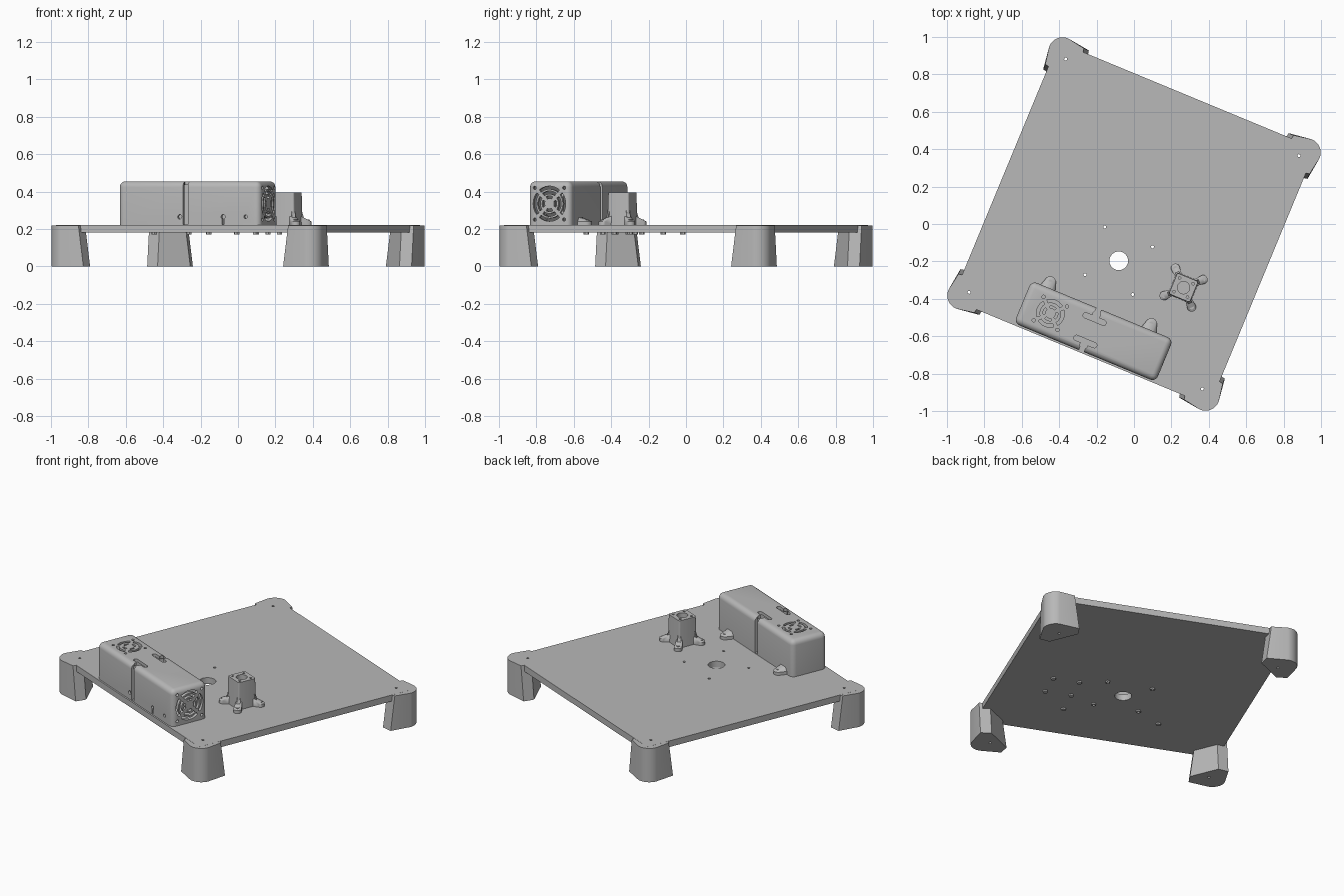
import bpy, bmesh
from math import radians, pi, cos, sin
from mathutils import Matrix, Vector

cube = bpy.data.objects.get("Cube")
if cube:
    bpy.data.objects.remove(cube)

grey = bpy.data.materials.new("mid grey")
grey.use_nodes = True
GREY = (0.48, 0.48, 0.48, 1)
grey.diffuse_color = GREY
grey.node_tree.nodes["Principled BSDF"].inputs["Base Color"].default_value = GREY

TURN = Matrix.Rotation(radians(-22.5), 4, 'Z')
DIAG = [(1, 1), (-1, 1), (-1, -1), (1, -1)]
DECK = 0.22
END_X, BACK_Y, FRONT_Y, BOX_TOP = 0.43, -0.49, -0.735, 0.455
MID_Y = (BACK_Y + FRONT_Y) / 2
POST = Vector((0.375, -0.213))
HUB = Vector((0, -0.213))


# 2D outlines
def arc(x, y, r, a0=0, a1=2 * pi, n=24):
    return [(x + r * cos(a0 + (a1 - a0) * i / n), y + r * sin(a0 + (a1 - a0) * i / n))
            for i in range(n + 1)]


def circle(x, y, r, n=24):
    return arc(x, y, r, n=n)[:-1]


def rect(x0, x1, y0, y1):
    return [(x0, y0), (x1, y0), (x1, y1), (x0, y1)]


def slot(x, y, half, r):
    return arc(x + half, y, r, -pi / 2, pi / 2, 8) + arc(x - half, y, r, pi / 2, 1.5 * pi, 8)


# Mesh helpers
def prism(bm, low, z0, z1, mat=Matrix(), high=None):
    a = [bm.verts.new(mat @ Vector((x, y, z0))) for x, y in low]
    b = [bm.verts.new(mat @ Vector((x, y, z1))) for x, y in (high or low)]
    n = len(a)
    bm.faces.new(a[::-1])
    bm.faces.new(b)
    for i in range(n):
        bm.faces.new((a[i], a[(i + 1) % n], b[(i + 1) % n], b[i]))


def hull(bm, points):
    vs = [bm.verts.new(p) for p in points]
    out = bmesh.ops.convex_hull(bm, input=vs)
    bmesh.ops.delete(bm, geom=[v for v in out["geom_interior"] if isinstance(v, bmesh.types.BMVert)],
                     context='VERTS')


def make(name, bm):
    bmesh.ops.recalc_face_normals(bm, faces=bm.faces)
    me = bpy.data.meshes.new(name)
    bm.to_mesh(me)
    bm.free()
    me.materials.append(grey)
    ob = bpy.data.objects.new(name, me)
    bpy.context.collection.objects.link(ob)
    return ob


def finish(ob, cutters=()):
    for c in cutters:
        m = ob.modifiers.new("cut", 'BOOLEAN')
        m.operation, m.solver, m.object = 'DIFFERENCE', 'EXACT', c
        m.use_self = True
    dg = bpy.context.evaluated_depsgraph_get()
    me = bpy.data.meshes.new_from_object(ob.evaluated_get(dg))
    ob.modifiers.clear()
    ob.data = me
    bpy.ops.object.select_all(action='DESELECT')
    ob.select_set(True)
    bpy.context.view_layer.objects.active = ob
    bpy.ops.object.shade_smooth_by_angle(angle=radians(35))
    ob.matrix_world = TURN


def grille(bm, mat, rings, screw):
    for r0, r1 in rings:
        gap = 0.009 / r0
        for k in range(4):
            a0, a1 = k * pi / 2 + pi / 4 + gap, (k + 1) * pi / 2 + pi / 4 - gap
            prism(bm, arc(0, 0, r1, a0, a1, 10) + arc(0, 0, r0, a1, a0, 10), -0.05, 0.02, mat)
    for sx, sy in DIAG:
        prism(bm, circle(sx * screw, sy * screw, 0.009, 12), -0.05, 0.02, mat)


# Through holes shared by plate, feet and nuts
bolts = [HUB + Vector((sx, sy)) * 0.138 for sx, sy in DIAG]
post_lugs = [POST + Vector((sx, sy)) * 0.08 for sx, sy in DIAG]
box_lugs = [Vector((x, -0.457)) for x in (-0.295, 0.29)]
bm = bmesh.new()
prism(bm, circle(*HUB, 0.05, 40), -0.1, 0.4)
for p in bolts + [Vector(d) * 0.675 for d in DIAG]:
    prism(bm, circle(*p, 0.008, 12), -0.1, 0.4)
bolt_cutter = make("bolt_hole_cutter", bm)

# Base plate
bm = bmesh.new()
prism(bm, rect(-0.745, 0.745, -0.745, 0.745), 0.18, DECK)
finish(make("base_plate", bm), [bolt_cutter])

# Corner feet, wider at the floor
def foot_outline(e):
    return ([(0.765, e)] + arc(0.705, 0.705, 0.077, 0, pi / 2, 10)
            + [(e, 0.765), (e - 0.012, 0.70), (0.70, e - 0.012)])


for i, name in enumerate(("back_left", "back_right", "front_right", "front_left")):
    bm = bmesh.new()
    prism(bm, foot_outline(0.578), 0, DECK - 0.0004, Matrix.Rotation(i * pi / 2, 4, 'Z'),
          foot_outline(0.607))
    finish(make(name + "_foot", bm), [bolt_cutter])

# Nuts under the plate
bm = bmesh.new()
for p in bolts + post_lugs + box_lugs:
    prism(bm, circle(*p, 0.015, 6), 0.17, 0.185)
finish(make("nuts", bm), [bolt_cutter])

# Housing: rounded shell with vents, tie slots and wall holes
bm = bmesh.new()
prism(bm, rect(-0.39, END_X, FRONT_Y, BACK_Y), DECK - 0.001, BOX_TOP)
edges = [e for e in bm.edges if max(v.co.z for v in e.verts) > 0.4]
bmesh.ops.recalc_face_normals(bm, faces=bm.faces)
bmesh.ops.bevel(bm, geom=edges, offset=0.032, segments=5, profile=0.5, affect='EDGES')
housing = make("housing", bm)

bm = bmesh.new()
prism(bm, rect(-0.37, END_X - 0.02, FRONT_Y + 0.02, BACK_Y - 0.02), 0.1, BOX_TOP - 0.02)
cavity = make("housing_cavity_cutter", bm)

bm = bmesh.new()
end = Matrix.Translation((END_X, MID_Y, 0.335)) @ Matrix.Rotation(pi / 2, 4, 'Y')
grille(bm, end, [(0.028, 0.042), (0.052, 0.068), (0.078, 0.094)], 0.085)
top = Matrix.Translation((-0.23, MID_Y, BOX_TOP))
grille(bm, top, [(0.028, 0.04), (0.058, 0.075)], 0.068)
for y in (-0.55, -0.68):
    prism(bm, slot(0, y, 0.052, 0.014), 0.4, 0.5)
front = Matrix.Translation((0, FRONT_Y, 0)) @ Matrix.Rotation(pi / 2, 4, 'X')
prism(bm, circle(0.348, 0.265, 0.01, 12), -0.05, 0.02, front)
prism(bm, circle(-0.033, 0.265, 0.012, 12), -0.05, 0.02, front)
prism(bm, arc(0.218, 0.265, 0.012, -pi / 3, 4 * pi / 3, 12) + [(0.212, 0.225), (0.224, 0.225)],
      -0.05, 0.02, front)
vents = make("housing_vent_cutter", bm)

# Tie notches on both long walls
bm = bmesh.new()
for edge, s in ((FRONT_Y, 1), (BACK_Y, -1)):
    ys = sorted((edge - s * 0.02, edge + s * 0.035))
    prism(bm, rect(-0.014, 0.014, *ys), DECK + 0.005, 0.5)
    prism(bm, circle(0, edge + s * 0.035, 0.021), 0.42, 0.5)
notches = make("housing_notch_cutter", bm)
finish(housing, [cavity, vents, notches])

# Housing lugs, webbed up to the back wall
for side, p in zip(("right", "left"), box_lugs):
    bm = bmesh.new()
    pts = [(x, y, z) for x, y in circle(*p, 0.03) for z in (DECK, 0.24)]
    pts += [(p.x + s * 0.045, BACK_Y - 0.01, z) for s in (-1, 1) for z in (DECK, 0.24)]
    pts += [(p.x + s * 0.025, BACK_Y - 0.01, 0.265) for s in (-1, 1)]
    hull(bm, pts)
    finish(make(side + "_housing_lug", bm))

# Post with a bored top
def square(half, r=0.01):
    return [q for i, (sx, sy) in enumerate(DIAG)
            for q in arc(POST.x + sx * (half - r), POST.y + sy * (half - r), r,
                         i * pi / 2, (i + 1) * pi / 2, 4)]


bm = bmesh.new()
prism(bm, square(0.064), DECK, 0.395, high=square(0.06))
post = make("post", bm)
bm = bmesh.new()
prism(bm, circle(*POST, 0.033), 0.3, 0.45)
for sx, sy in DIAG:
    prism(bm, circle(POST.x + sx * 0.039, POST.y + sy * 0.039, 0.007, 12), 0.35, 0.45)
bore = make("post_bore_cutter", bm)
finish(post, [bore])

# Post lugs with sloping webs
bm = bmesh.new()
for (sx, sy), p in zip(DIAG, post_lugs):
    pts = [(x, y, z) for x, y in circle(*p, 0.024) for z in (DECK, 0.24)]
    hull(bm, pts + [(POST.x + sx * 0.035, POST.y + sy * 0.06, z) for z in (DECK, 0.27)]
         + [(POST.x + sx * 0.06, POST.y + sy * 0.035, z) for z in (DECK, 0.27)])
    hull(bm, [(POST.x + sx * a, POST.y + sy * b, z) for a, b, z in
              ((0.06, 0.045, 0.31), (0.045, 0.06, 0.31), (0.08, 0.065, DECK), (0.065, 0.08, DECK),
               (0.04, 0.04, DECK), (0.04, 0.04, 0.31))])
finish(make("post_lugs", bm))

# Screw heads on every lug
bm = bmesh.new()
for p in post_lugs + box_lugs:
    prism(bm, circle(*p, 0.012, 16), 0.235, 0.25)
finish(make("screw_heads", bm))

for c in (bolt_cutter, cavity, vents, notches, bore):
    bpy.data.objects.remove(c)
